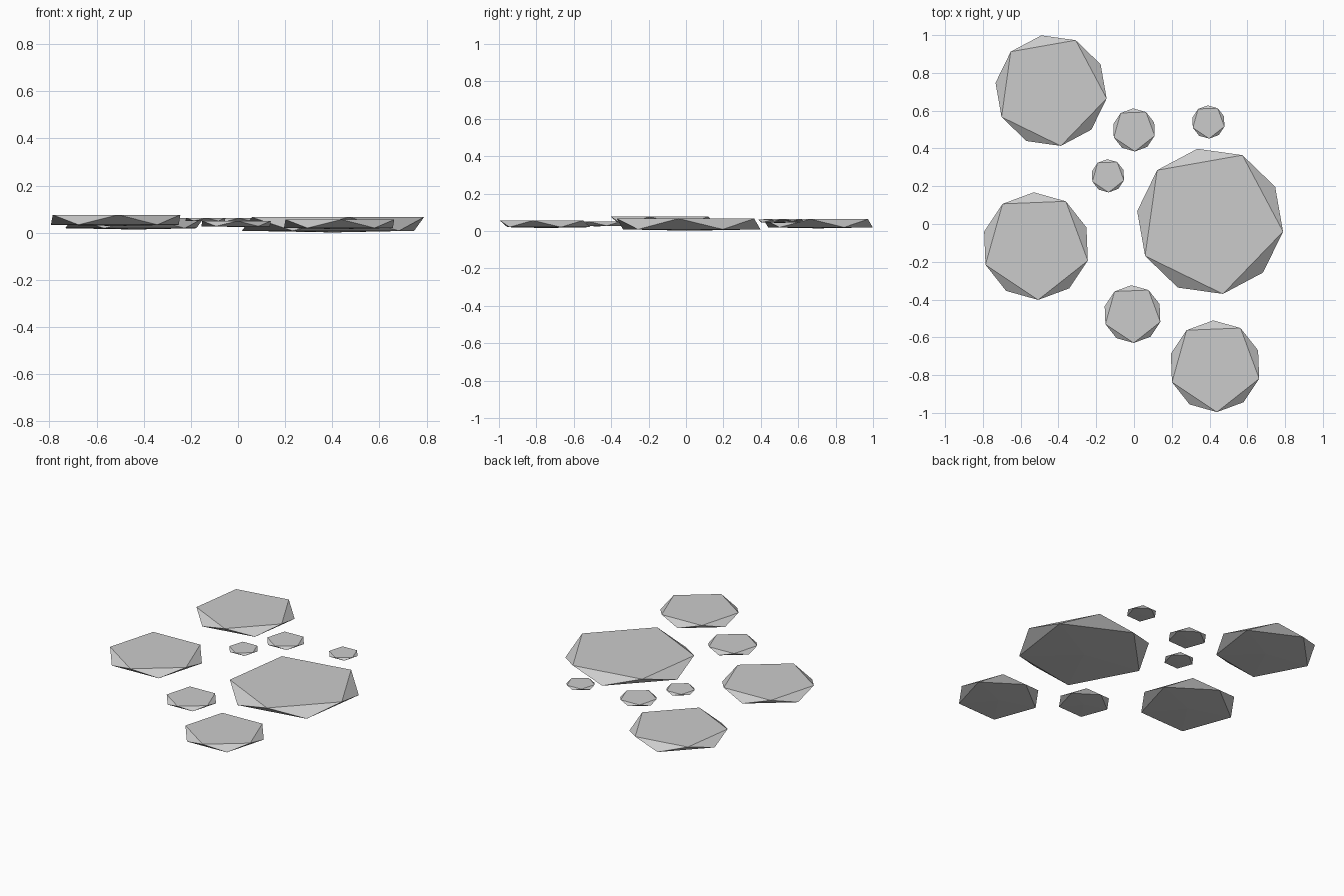
import bpy, bmesh
from math import sin, cos, radians

if "Cube" in bpy.data.objects:
    bpy.data.objects.remove(bpy.data.objects["Cube"])

RISE = 0.148   # rim height relative to radius
BELLY = 0.018  # shallow bulge of the underside relative to radius


def stone(name, x, y, r, top, turn):
    """Flat five-sided stepping stone: twisted rims with a slightly domed base."""
    bm = bmesh.new()
    low = top - r * RISE

    def rim(z, offset):
        angles = [radians(turn + offset + 72 * i) for i in range(5)]
        return [bm.verts.new((r * cos(a), r * sin(a), z - low)) for a in angles]

    upper, lower = rim(top, 0), rim(low, 36)
    base = bm.verts.new((0, 0, -r * BELLY))
    bm.faces.new(upper)
    for i in range(5):
        j = (i + 1) % 5
        bm.faces.new((upper[i], lower[i], upper[j]))
        bm.faces.new((lower[i], lower[j], upper[j]))
        bm.faces.new((lower[j], lower[i], base))
    bmesh.ops.recalc_face_normals(bm, faces=bm.faces)
    mesh = bpy.data.meshes.new(name)
    bm.to_mesh(mesh)
    bm.free()
    ob = bpy.data.objects.new(name, mesh)
    ob.location = (x, y, low)
    bpy.context.collection.objects.link(ob)


# name, centre x, centre y, radius, top height, turn in degrees
for args in [
    ("large_stone", 0.403, 0.014, 0.390, 0.066, -8),
    ("back_stone", -0.439, 0.706, 0.297, 0.063, -8),
    ("left_stone", -0.519, -0.117, 0.285, 0.076, -15.7),
    ("front_stone", 0.429, -0.753, 0.243, 0.056, -15.7),
    ("medium_pebble", -0.008, -0.477, 0.153, 0.050, -15.7),
    ("back_pebble", 0.0, 0.498, 0.114, 0.062, -15.7),
    ("inner_pebble", -0.138, 0.255, 0.088, 0.063, -15.7),
    ("right_pebble", 0.394, 0.540, 0.088, 0.065, -15.7),
]:
    stone(*args)
